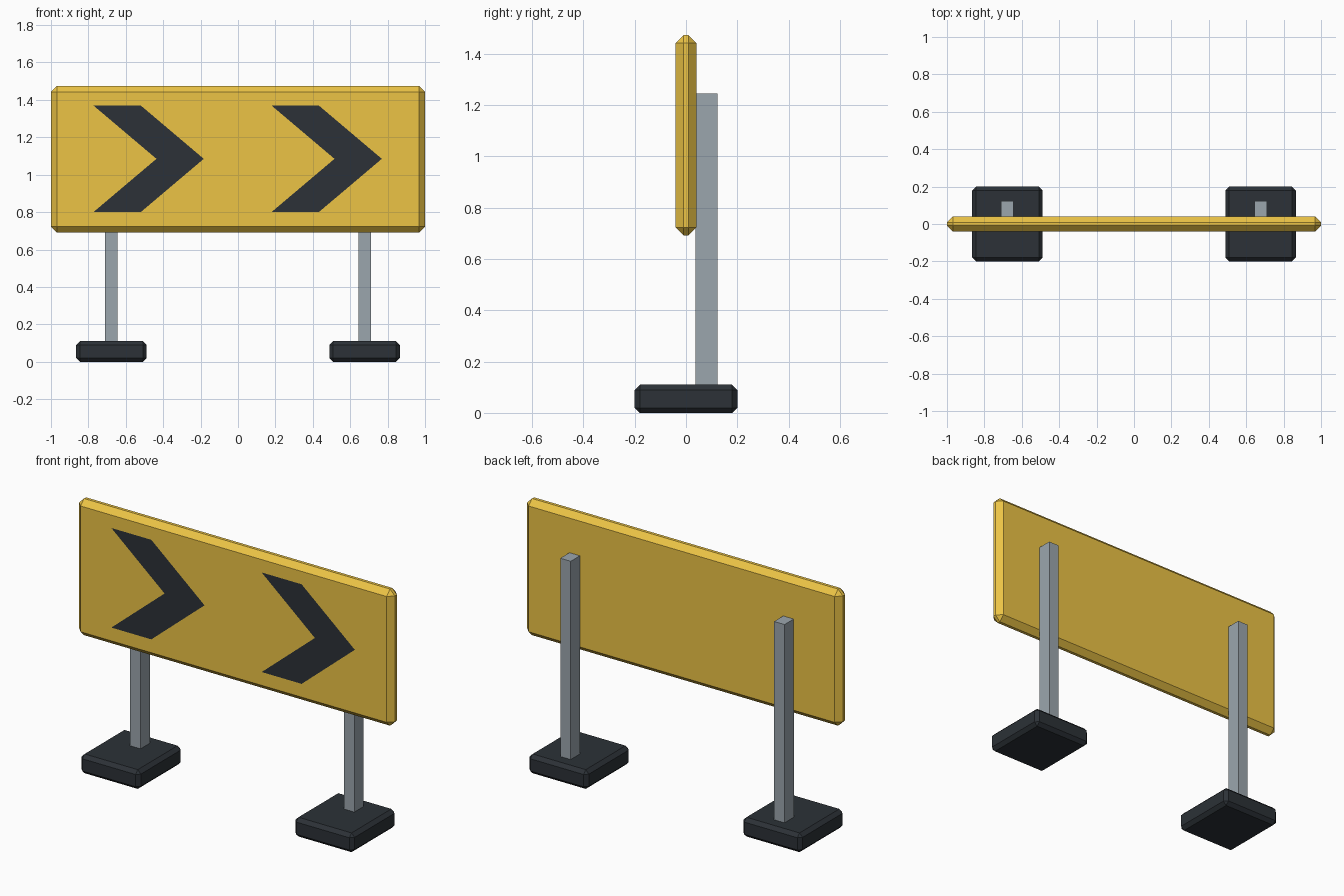
import bpy, bmesh
from mathutils import Vector

if "Cube" in bpy.data.objects:
    bpy.data.objects.remove(bpy.data.objects["Cube"])


def material(name, color):
    m = bpy.data.materials.new(name)
    m.diffuse_color = (*color, 1)
    m.use_nodes = True
    m.node_tree.nodes["Principled BSDF"].inputs["Base Color"].default_value = m.diffuse_color
    return m


yellow = material("yellow", (0.84, 0.55, 0.06))
dark = material("dark", (0.025, 0.031, 0.038))
steel = material("steel", (0.33, 0.38, 0.42))


def add_object(name, bm, mat):
    mesh = bpy.data.meshes.new(name)
    bm.to_mesh(mesh)
    bm.free()
    mesh.materials.append(mat)
    obj = bpy.data.objects.new(name, mesh)
    bpy.context.collection.objects.link(obj)
    return obj


def box(name, lo, hi, mat, bevel=0):
    lo, hi = Vector(lo), Vector(hi)
    bm = bmesh.new()
    bmesh.ops.create_cube(bm, size=1)
    bmesh.ops.scale(bm, vec=hi - lo, verts=bm.verts)
    bmesh.ops.translate(bm, vec=(hi - lo) / 2 + lo, verts=bm.verts)
    obj = add_object(name, bm, mat)
    if bevel:
        mod = obj.modifiers.new("chamfer", 'BEVEL')
        mod.width = bevel
        mod.segments = 1
    return obj


# Chamfered sign board
box("sign_board", (-1, -0.04, 0.692), (1, 0.04, 1.474), yellow, 0.031)

# Feet and posts on both sides
for side, cx in (("left", -0.677), ("right", 0.677)):
    box(side + "_foot", (cx - 0.188, -0.2, 0), (cx + 0.188, 0.2, 0.11), dark, 0.02)
    box(side + "_post", (cx - 0.033, 0.038, 0.09), (cx + 0.033, 0.123, 1.245), steel)

# Flat chevron arrows on the front face
chevron = [(0, 0.285), (0.253, 0.285), (0.59, 0), (0.253, -0.285), (0, -0.285), (0.337, 0)]
for name, x0 in (("left_chevron", -0.773), ("right_chevron", 0.179)):
    bm = bmesh.new()
    face = bm.faces.new([bm.verts.new((x0 + x, -0.0415, 1.085 + z)) for x, z in chevron])
    face.normal_update()
    if face.normal.y > 0:
        face.normal_flip()
    add_object(name, bm, dark)
